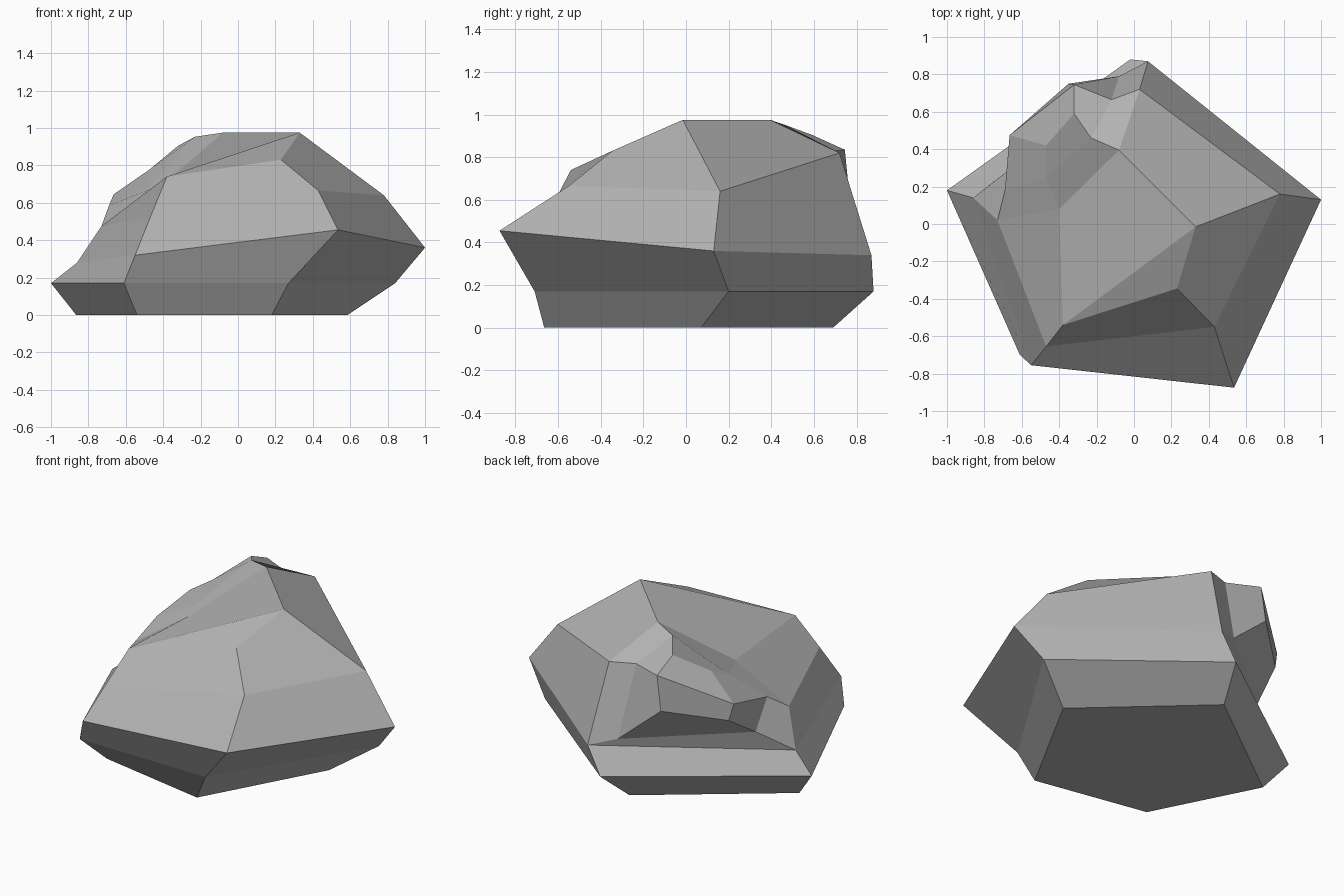
import bpy
import bmesh

cube = bpy.data.objects.get("Cube")
if cube:
    bpy.data.objects.remove(cube, do_unlink=True)


def make_material(name, color):
    mat = bpy.data.materials.new(name)
    mat.use_nodes = True
    mat.diffuse_color = color
    for node in mat.node_tree.nodes:
        if node.type == "BSDF_PRINCIPLED":
            node.inputs["Base Color"].default_value = color
            node.inputs["Roughness"].default_value = 0.9
    return mat


bm = bmesh.new()


def add_points(points):
    return [bm.verts.new(p) for p in points]


def bridge(lower, upper, closed=False):
    """Join two matching rows of points with four-sided facets."""
    count = len(lower)
    for i in range(count if closed else count - 1):
        j = (i + 1) % count
        bm.faces.new((lower[i], lower[j], upper[j], upper[i]))


# Five-sided rings of the boulder, each running
# left, front left, front right, right, back
foot = add_points([(-0.865, 0.11, 0), (-0.54, -0.53, 0), (0.18, -0.665, 0),
                   (0.585, 0.07, 0), (-0.09, 0.69, 0)])
waist = add_points([(-1, 0.18, 0.17), (-0.61, -0.7, 0.17), (0.27, -0.71, 0.17),
                    (0.84, 0.2, 0.17), (-0.02, 0.88, 0.17)])
rim = add_points([(-0.86, 0.14, 0.28), (-0.55, -0.755, 0.32), (0.535, -0.875, 0.455),
                  (1, 0.13, 0.36), (0.075, 0.87, 0.34)])
shoulder = add_points([(-0.73, 0.02, 0.475), (-0.47, -0.655, 0.52), (0.43, -0.55, 0.665),
                       (0.78, 0.16, 0.64), (0.03, 0.72, 0.82)])
crown = add_points([(-0.4, 0.08, 0.7), (-0.38, -0.54, 0.74), (0.23, -0.345, 0.83),
                    (0.33, -0.015, 0.975), (-0.08, 0.395, 0.975)])

# Closed lower bands, then upper bands left open where the chip is broken out
bm.faces.new(foot)
bridge(foot, waist, closed=True)
bridge(waist, rim, closed=True)
bridge(rim, shoulder)
bridge(shoulder, crown)

# Top of the boulder, folded along one crease
left, front_left, front_right, right, back = crown
bm.faces.new((front_left, front_right, right))
bm.faces.new((left, front_left, right, back))

# Broken chip at the back: rows from its back wall round to its left wall
chip_low = add_points([(-0.08, 0.79, 0.39), (-0.35, 0.75, 0.62),
                       (-0.64, 0.49, 0.54), (-0.68, 0.28, 0.4)])
chip_mid = add_points([(-0.12, 0.665, 0.825), (-0.32, 0.745, 0.835),
                       (-0.665, 0.475, 0.645), (-0.69, 0.18, 0.585)])
chip_top = add_points([(-0.23, 0.46, 0.953), (-0.32, 0.59, 0.905),
                       (-0.47, 0.42, 0.78), (-0.47, 0.245, 0.69)])


def with_ends(ring, row):
    return [ring[-1]] + row + [ring[0]]


bridge(with_ends(rim, chip_low), with_ends(shoulder, chip_mid))
bridge(with_ends(shoulder, chip_mid), with_ends(crown, chip_top))

# Ledge, undercut and upper step that close the chip
for ring, row in ((rim, chip_low), (crown, chip_top)):
    bm.faces.new((ring[-1], row[0], row[-1], ring[0]))
    bm.faces.new(row)

bmesh.ops.recalc_face_normals(bm, faces=bm.faces)
for face in bm.faces:
    face.smooth = False

mesh = bpy.data.meshes.new("boulder")
bm.to_mesh(mesh)
bm.free()
mesh.materials.append(make_material("stone grey", (0.45, 0.45, 0.45, 1)))
boulder = bpy.data.objects.new("boulder", mesh)
bpy.context.collection.objects.link(boulder)
